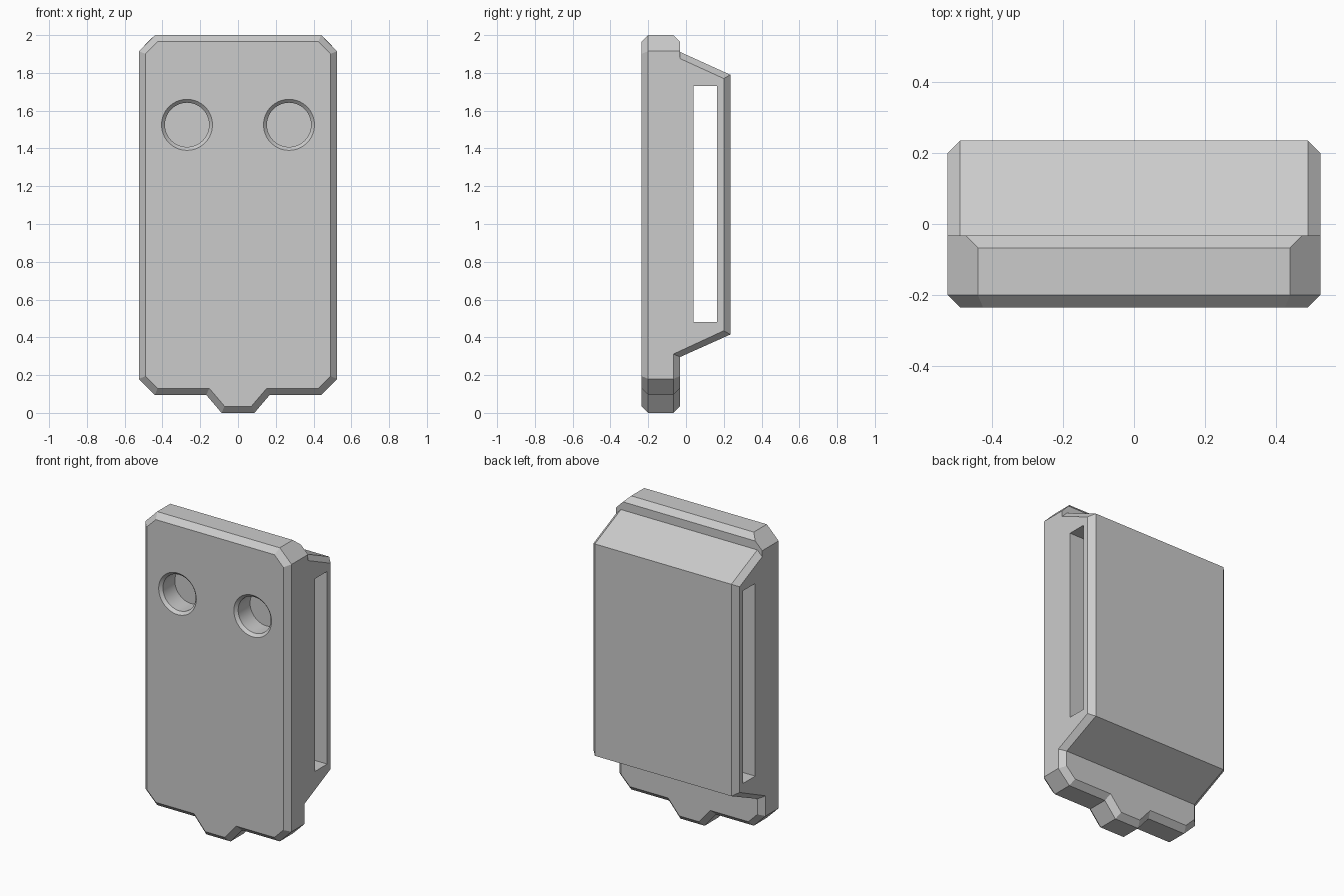
import bpy
import bmesh
from mathutils import Vector, Matrix

cube = bpy.data.objects.get("Cube")
if cube:
    bpy.data.objects.remove(cube, do_unlink=True)

BEVEL = 0.035
HALF = 0.525

grey = bpy.data.materials.new("plain grey")
grey.use_nodes = True
COLOUR = (0.6, 0.6, 0.6, 1)
grey.diffuse_color = COLOUR
grey.node_tree.nodes["Principled BSDF"].inputs["Base Color"].default_value = COLOUR


def make_object(name, bm):
    bmesh.ops.recalc_face_normals(bm, faces=bm.faces)
    mesh = bpy.data.meshes.new(name)
    bm.to_mesh(mesh)
    bm.free()
    mesh.materials.append(grey)
    obj = bpy.data.objects.new(name, mesh)
    bpy.context.collection.objects.link(obj)
    return obj


def inset(points, d):
    """Mitred inward offset of a counter-clockwise outline."""
    pts = [Vector(p) for p in points]
    result = []
    for i, p in enumerate(pts):
        a = (p - pts[i - 1]).normalized()
        b = (pts[(i + 1) % len(pts)] - p).normalized()
        na, nb = Vector((-a.y, a.x)), Vector((-b.y, b.x))
        result.append(p + (na + nb) * d / (1 + na.dot(nb)))
    return result


def loft(name, loops):
    """Skin matching loops of 3D points and cap both ends."""
    bm = bmesh.new()
    rings = [[bm.verts.new(p) for p in loop] for loop in loops]
    n = len(rings[0])
    for r, s in zip(rings, rings[1:]):
        for i in range(n):
            j = (i + 1) % n
            bm.faces.new((r[i], r[j], s[j], s[i]))
    bm.faces.new(rings[0][::-1])
    bm.faces.new(rings[-1])
    return make_object(name, bm)


def combine(target, tool, operation):
    mod = target.modifiers.new(operation, 'BOOLEAN')
    mod.operation = operation
    mod.solver = 'EXACT'
    mod.object = tool
    bpy.context.view_layer.objects.active = target
    bpy.ops.object.modifier_apply(modifier=mod.name)
    bpy.data.objects.remove(tool, do_unlink=True)


# Front plate with cut corners and a chin tab
side = [(0.087, 0), (0.168, 0.095), (0.44, 0.095), (HALF, 0.18), (HALF, 0.31),
        (HALF, 0.5), (HALF, 1.915), (0.44, 2)]
outline = side + [(-x, z) for x, z in reversed(side)]
front = inset(outline, BEVEL)
# Rear bevel runs round the bottom and along the top edge only
back = []
for (x, z), p in zip(outline, front):
    if z > 1.95:
        back.append((x + (BEVEL if x > 0 else -BEVEL), z - BEVEL))
    else:
        back.append((x, z) if z > 0.4 else tuple(p))
layers = [(front, -0.235), (outline, -0.2), (outline, -0.067), (back, -0.032)]
body = loft("case_body", [[(x, y, z) for x, z in loop] for loop, y in layers])

# Rear housing with sloped ends and bevelled sides
outer = [(-0.1, 0.265), (0.235, 0.415), (0.235, 1.79), (-0.1, 1.942)]
inner = [(-0.1, 0.296), (0.2, 0.435), (0.2, 1.77), (-0.1, 1.907)]
sections = [(-HALF, inner), (-HALF + BEVEL, outer), (HALF - BEVEL, outer), (HALF, inner)]
housing = loft("rear_housing", [[(x, y, z) for y, z in prof] for x, prof in sections])
combine(body, housing, 'UNION')

# Long slot through the housing
slot = [(0.04, 0.48), (0.165, 0.48), (0.165, 1.73), (0.04, 1.73)]
slot_cutter = loft("slot_cutter", [[(x, y, z) for y, z in slot] for x in (-1, 1)])
combine(body, slot_cutter, 'DIFFERENCE')

# Two round blind holes with a bevelled rim
for x in (-0.27, 0.27):
    loops = []
    for radius, y in ((0.155, -0.255), (0.117, -0.217), (0.117, -0.095)):
        loops.append([Matrix.Rotation(i * 6.283185 / 64, 3, 'Y') @ Vector((radius, 0, 0))
                      + Vector((x, y, 1.525)) for i in range(64)])
    combine(body, loft("hole_cutter", loops), 'DIFFERENCE')

# Smooth hole walls, crisp edges elsewhere
bpy.ops.object.select_all(action='DESELECT')
body.select_set(True)
bpy.context.view_layer.objects.active = body
bpy.ops.object.shade_smooth_by_angle(angle=0.35)
